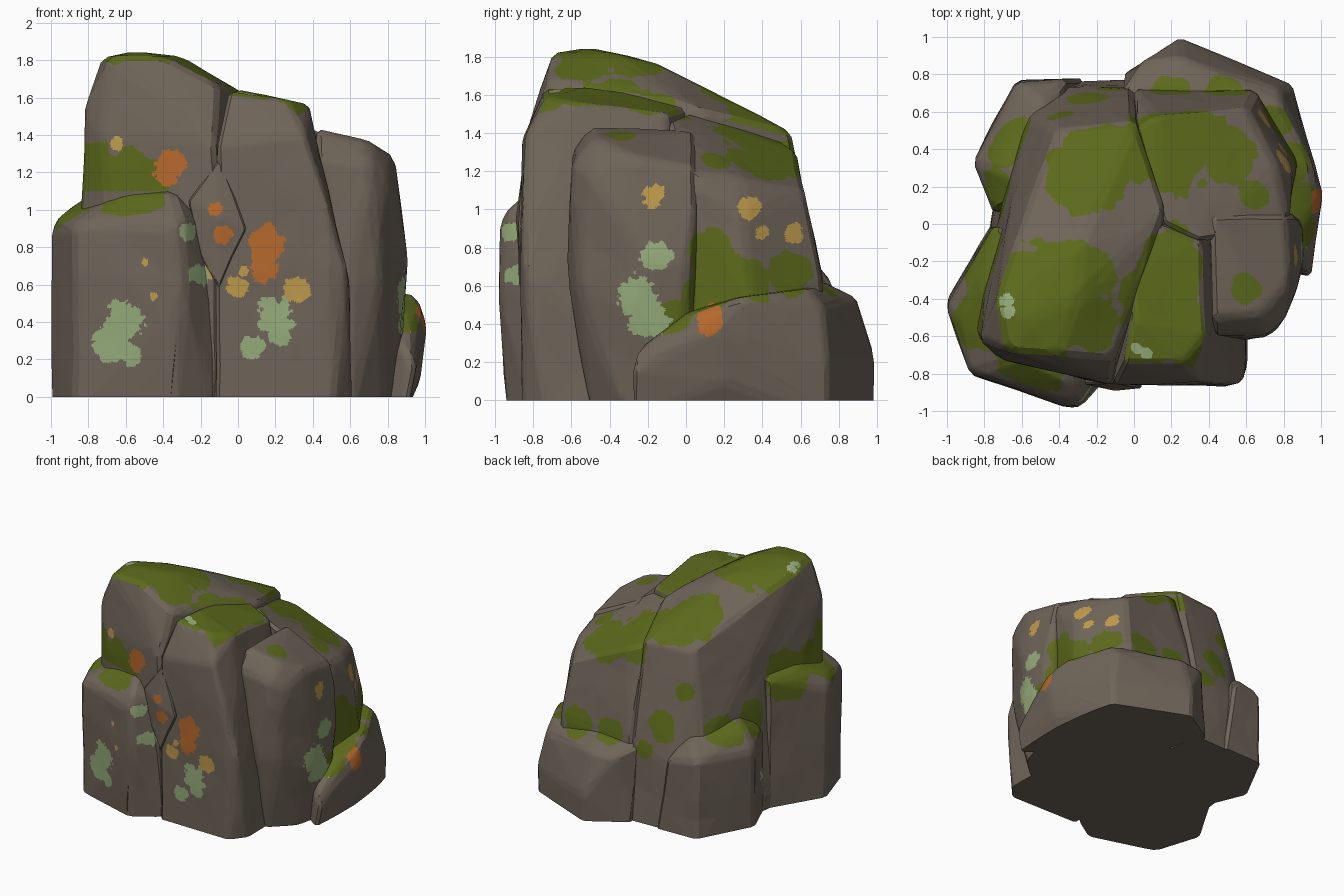
import bpy, bmesh
from mathutils import Vector, noise

# ---- materials: stone, moss and three lichens
COLOURS = [("stone_brown", (0.158, 0.128, 0.099)), ("moss_green", (0.106, 0.142, 0.011)),
           ("lichen_pale_green", (0.30, 0.41, 0.195)), ("lichen_orange", (0.47, 0.14, 0.026)),
           ("lichen_yellow", (0.51, 0.32, 0.072))]
MATS = []
for mat_name, c in COLOURS:
    m = bpy.data.materials.new(mat_name)
    m.diffuse_color = (*c, 1)
    MATS.append(m)

# ---- moss cushions: x, y, z, radius
MOSS = [(-.52, -.42, 1.84, .34), (-.3, -.28, 1.8, .22), (-.25, .3, 1.6, .24), (-.1, .4, 1.5, .18),
        (-.22, -.52, 1.74, .17), (.14, -.5, 1.6, .26), (.2, -.2, 1.55, .18), (.15, .42, 1.4, .27),
        (.36, .5, 1.28, .2), (.5, .4, 1.25, .17), (.64, .15, 1.24, .09), (.6, -.35, 1.38, .08),
        (-.84, -.5, 1.07, .2), (-.55, -.74, 1.12, .22), (-.8, -.2, 1.05, .2), (-.76, -.64, 1.2, .2),
        (-.5, -.7, 1.12, .18), (.84, .32, .62, .14), (.76, .55, .66, .14), (.89, -.05, .43, .1),
        (.88, .1, .56, .13), (.86, .12, .77, .12), (.5, .72, .65, .13), (.2, .73, .66, .11),
        (-.66, .45, .78, .15), (-.74, .15, .78, .14), (-.25, .7, .8, .12), (-.4, .62, 1.1, .09),
        (-.12, .75, .6, .08)]

# ---- lichen on the front (x, z, radius, material), right side (y, z, ...) and top (x, y, ...)
FRONT = [(-.6, .41, .1, 2), (-.66, .29, .1, 2), (-.58, .23, .06, 2), (.2, .42, .1, 2), (.08, .26, .06, 2),
         (.22, .34, .06, 2), (-.22, .65, .06, 2), (-.27, .88, .04, 2),
         (-.37, 1.24, .08, 3), (-.37, 1.17, .05, 3), (.16, .82, .095, 3), (.14, .7, .08, 3),
         (-.12, 1.0, .04, 3), (-.08, .87, .05, 3),
         (-.65, 1.35, .04, 4), (.31, .57, .065, 4), (0, .59, .05, 4), (-.5, .72, .02, 4),
         (-.45, .54, .02, 4), (-.18, .66, .04, 4), (.03, .67, .03, 4)]
RIGHT = [(-.17, 1.07, .065, 4), (.33, 1.0, .06, 4), (.4, .88, .035, 4), (.57, .87, .05, 4),
         (-.14, .75, .08, 2), (-.24, .54, .11, 2), (-.2, .43, .09, 2), (.13, .42, .075, 3)]
TOP = [(-.68, -.41, .035, 2), (-.67, -.47, .035, 2), (.02, -.66, .03, 2), (.07, -.69, .03, 2)]


def surface_colour(p, n):
    wob = noise.noise(p * 6) * .3 + noise.noise(p * 17) * .2
    ragged = 1 + 1.2 * wob + .3 * noise.noise(p * 38)
    sides = [(n.y < -.3, p.x, p.z, FRONT), (n.x > .4 and p.x > .6, p.y, p.z, RIGHT),
             (n.z > .4 and p.z > 1.5, p.x, p.y, TOP)]
    for seen, a, b, spots in sides:
        if seen:
            for u, v, r, k in spots:
                if (a - u) ** 2 + (b - v) ** 2 < (r * ragged) ** 2:
                    return k
    # moss keeps to level ground on the high tops and on the front ledge
    if n.z > (.5 if p.z > 1.36 else .6 if p.y < -.6 and p.z < 1.1 else -.2):
        for x, y, z, r in MOSS:
            if (p.x - x) ** 2 + (p.y - y) ** 2 + (p.z - z) ** 2 < (r * (1 + wob)) ** 2:
                return 1
    return 0


def hull(points):
    bm = bmesh.new()
    for p in points:
        bm.verts.new(p)
    res = bmesh.ops.convex_hull(bm, input=bm.verts)
    junk = [g for g in res["geom_interior"] + res["geom_unused"] if isinstance(g, bmesh.types.BMVert)]
    bmesh.ops.delete(bm, geom=list(set(junk)), context='VERTS')
    return bm


def split(bm, edges):
    bmesh.ops.subdivide_edges(bm, edges=edges, cuts=1)
    bmesh.ops.triangulate(bm, faces=[f for f in bm.faces if len(f.verts) > 3])


def refine(bm, length):
    for _ in range(10):
        long_edges = [e for e in bm.edges if e.calc_length() > length]
        if not long_edges:
            break
        split(bm, long_edges)


def paint(bm):
    bmesh.ops.recalc_face_normals(bm, faces=bm.faces[:])
    bm.normal_update()
    for f in bm.faces:
        f.material_index = surface_colour(f.calc_center_median(), f.normal)


def rock(name, points, bevel=.026, fine=.036):
    # chipped convex block: hull, bevelled edges, cut flat at the ground
    bm = hull([(x, y, z if z > 0 else -.1) for x, y, z in points])
    bmesh.ops.dissolve_limit(bm, angle_limit=.1, verts=bm.verts[:], edges=bm.edges[:])
    bmesh.ops.bevel(bm, geom=bm.edges[:], offset=bevel, segments=1, affect='EDGES', clamp_overlap=True)
    corners = [v.co.copy() for v in bm.verts]
    bm.free()
    bm = hull(corners)
    bmesh.ops.bisect_plane(bm, geom=bm.verts[:] + bm.edges[:] + bm.faces[:], plane_co=(0, 0, 0),
                           plane_no=(0, 0, 1), clear_inner=True)
    bmesh.ops.holes_fill(bm, edges=[e for e in bm.edges if e.is_boundary], sides=0)
    bmesh.ops.triangulate(bm, faces=bm.faces[:])
    # broad uneven facets, then fine faces for the moss and lichen edges
    refine(bm, .3)
    for v in bm.verts:
        if v.co.z > .001:
            d = noise.noise_vector(v.co * 3.1) * .014
            v.co += d if v.co.z > .06 else Vector((d.x, d.y, 0))
    refine(bm, fine)
    paint(bm)
    split(bm, [e for e in bm.edges if len({f.material_index for v in e.verts for f in v.link_faces}) > 1])
    paint(bm)
    me = bpy.data.meshes.new(name)
    bm.to_mesh(me)
    bm.free()
    for m in MATS:
        me.materials.append(m)
    ob = bpy.data.objects.new(name, me)
    bpy.context.collection.objects.link(ob)
    bpy.ops.object.select_all(action='DESELECT')
    ob.select_set(True)
    bpy.context.view_layer.objects.active = ob
    bpy.ops.object.shade_smooth_by_angle(angle=.45)


# ---- the rocks, as corner points
rock("tall_rock", [
    (-.68, -.68, 1.82), (-.4, -.7, 1.82), (-.74, -.4, 1.81), (-.3, -.4, 1.82), (-.55, -.5, 1.845),
    (-.28, -.1, 1.75), (-.42, .5, 1.41), (0, .55, 1.41), (.17, .05, 1.53), (0, -.3, 1.64),
    (-.1, -.72, 1.66), (-.82, -.62, 1.55), (-.84, -.6, 1.0), (-.72, -.72, 1.4), (-.12, -.86, 1.35),
    (-.1, -.85, .7), (-.83, -.6, 0), (-.6, -.75, 0), (-.1, -.8, 0), (-.7, .1, 1.1), (-.74, .2, 0),
    (-.58, .62, .6), (-.5, .76, 0), (0, .78, 0), (0, .72, .65), (-.4, .73, .5), (.1, .1, 0)])
rock("centre_rock", [
    (-.05, -.74, 1.62), (0, -.5, 1.64), (.27, -.74, 1.59), (.38, -.6, 1.56), (.36, -.1, 1.5),
    (.12, 0, 1.53), (0, -.25, 1.6), (-.11, -.86, 1.35), (.37, -.84, 1.4), (.4, -.5, 1.45),
    (-.12, -.87, .9), (.46, -.87, 1.0), (.58, -.84, .7), (.6, -.75, .6), (.5, -.4, 1.0),
    (-.12, -.85, 0), (.2, -.88, .4), (.5, -.86, 0), (.61, -.72, 0), (.6, -.8, .35), (.6, 0, 0),
    (-.1, 0, 0)])
rock("wedge_stone", [
    (-.1, -.85, 1.27), (.05, -.88, .9), (-.1, -.87, .58), (-.27, -.85, 1.04), (-.2, -.85, .75),
    (-.1, -.89, .95), (-.2, -.6, 1.1), (0, -.6, 1.0), (-.1, -.6, .6)], .008)
rock("right_rock", [
    (.42, -.5, 1.43), (.42, -.6, 1.3), (.7, -.48, 1.38), (.7, -.6, 1.25), (.6, -.62, .6),
    (.76, -.57, .6), (.8, -.5, 1.2), (.6, -.5, 0), (.78, -.33, 0), (.84, -.3, 1.29),
    (.81, .05, 1.22), (.4, .05, 1.42), (.87, -.35, .95), (.91, -.2, .75), (.9, 0, .72),
    (.88, -.3, .5), (.85, 0, 0), (.4, -.4, 0), (.4, .1, 0), (.87, .05, 1.0)])
rock("rear_rock", [
    (.15, 0, 1.51), (0, .5, 1.36), (.12, .58, 1.31), (.46, .58, 1.17), (.61, .61, 1.1),
    (.76, .3, 1.15), (.82, 0, 1.2), (.35, -.1, 1.47), (.85, .3, .95), (.65, .71, .65),
    (0, .72, .62), (.87, .35, .5), (.66, .74, 0), (0, .76, 0), (.86, .3, 0), (.2, 0, 0), (.8, .05, 0)])
rock("low_right_rock", [
    (.91, -.28, .25), (.95, -.28, .15), (.9, -.28, 0), (.89, 0, .46), (.98, .1, .47),
    (1.01, .15, .38), (.95, .3, .54), (.78, .64, .58), (.3, .72, .62), (.79, .72, .49),
    (.25, .89, .54), (.04, .86, .54), (-.07, .7, .6), (.25, .99, .2), (.25, .99, 0),
    (.84, .75, .2), (.84, .74, 0), (-.06, .8, 0), (.5, 0, 0), (.97, .2, .1), (.9, .2, 0),
    (.5, .2, .55)])
rock("left_front_rock", [
    (-1.01, -.42, .3), (-1.0, -.4, 0), (-1.0, -.45, .88), (-.95, -.5, .97), (-.8, -.3, 1.07),
    (-.75, 0, 1.06), (-.6, -.72, 1.1), (-.35, -.83, 1.1), (-.31, -.96, .98), (-.37, -.98, .9),
    (-.88, -.8, .92), (-.88, -.78, 0), (-.36, -.98, .4), (-.34, -.94, 0), (-.28, -.97, .6),
    (-.2, -.8, .95), (-.12, -.8, .5), (-.12, -.8, 0), (-.75, .02, 0), (-.3, -.3, 0), (-.3, -.3, 1.08)])
rock("back_left_rock", [
    (-.75, .06, .68), (-.74, .04, 0), (-.86, .33, .62), (-.86, .33, 0), (-.63, .76, .63),
    (-.63, .77, 0), (-.36, .78, .6), (-.25, .78, 0), (-.75, .3, .77), (-.5, .65, .76),
    (-.5, .2, .9), (-.3, .3, 0)])
# ---- hidden filler so the underside is closed
rock("core_rock", [(x, y, z) for x in (-.5, .55) for y in (-.4, .5) for z in (0, .4)], .02, .3)
